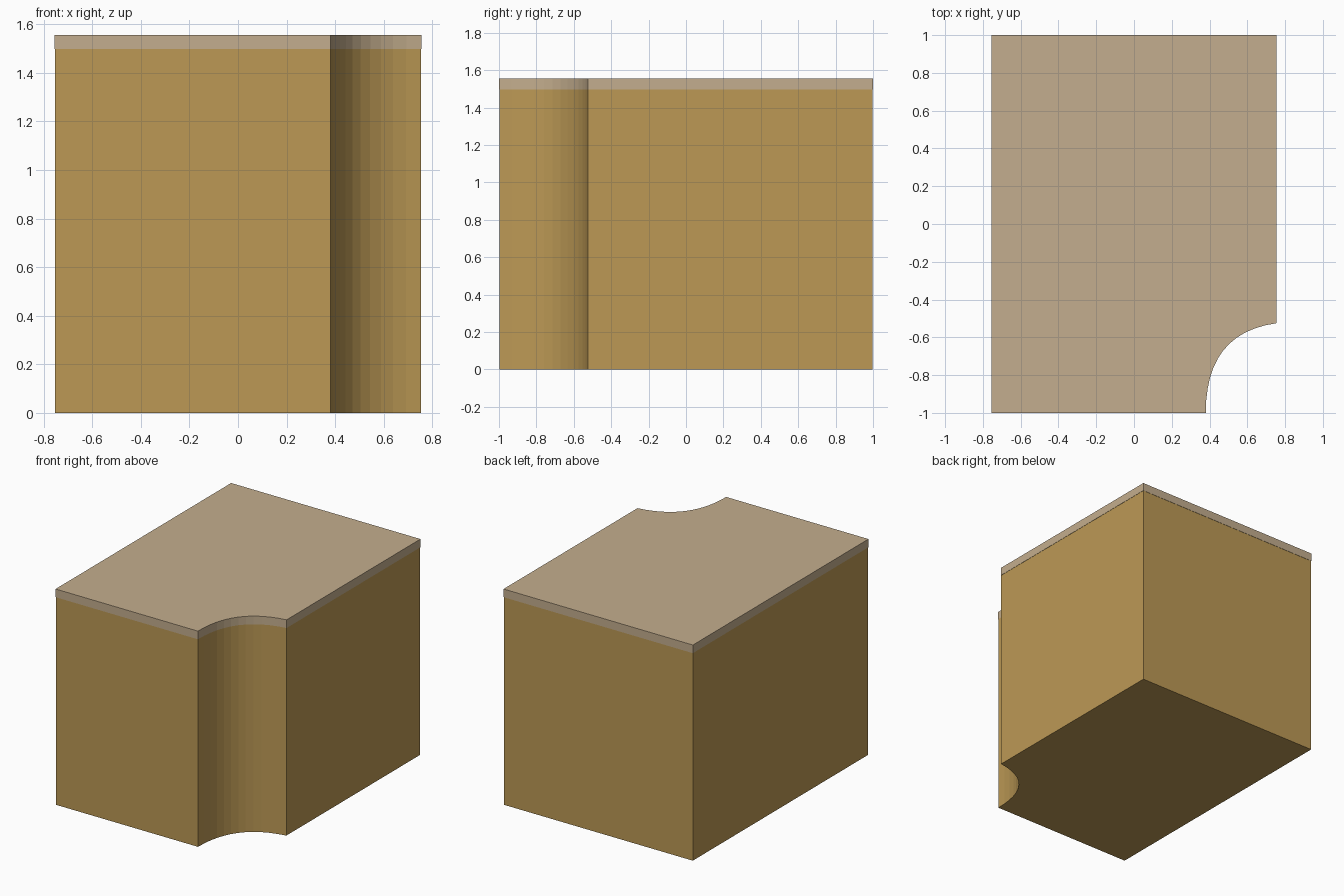
import bpy, bmesh
from mathutils import Vector
from mathutils.geometry import interpolate_bezier

if "Cube" in bpy.data.objects:
    bpy.data.objects.remove(bpy.data.objects["Cube"])


def material(name, rgb):
    # sRGB 0-255 to linear diffuse colour
    lin = [((c / 255 + 0.055) / 1.055) ** 2.4 for c in rgb]
    m = bpy.data.materials.new(name)
    m.diffuse_color = (*lin, 1.0)
    m.use_nodes = True
    m.node_tree.nodes["Principled BSDF"].inputs["Base Color"].default_value = m.diffuse_color
    return m


def outline(half_w, half_d):
    # rectangle whose front right corner is scooped out by a curve
    scoop = interpolate_bezier(Vector((0.38, -half_d)), Vector((0.38, -0.72)),
                               Vector((0.50, -0.56)), Vector((half_w, -0.525)), 13)
    pts = [(p[0], p[1]) for p in scoop]
    return pts + [(half_w, half_d), (-half_w, half_d), (-half_w, -half_d)]


def prism(name, pts, z0, z1, mat):
    bm = bmesh.new()
    face = bm.faces.new([bm.verts.new((x, y, z0)) for x, y in pts])
    ext = bmesh.ops.extrude_face_region(bm, geom=[face], use_keep_orig=True)
    verts = [g for g in ext["geom"] if isinstance(g, bmesh.types.BMVert)]
    bmesh.ops.translate(bm, verts=verts, vec=(0, 0, z1 - z0))
    bmesh.ops.recalc_face_normals(bm, faces=bm.faces)
    mesh = bpy.data.meshes.new(name)
    bm.to_mesh(mesh)
    bm.free()
    mesh.materials.append(mat)
    ob = bpy.data.objects.new(name, mesh)
    bpy.context.collection.objects.link(ob)
    return ob


# cabinet body and the nearly flush worktop
prism("cabinet_body", outline(0.753, 0.998), 0.0, 1.497,
      material("ochre wood", (188, 153, 85)))
prism("worktop", outline(0.755, 1.0), 1.497, 1.556,
      material("beige top", (196, 174, 142)))
